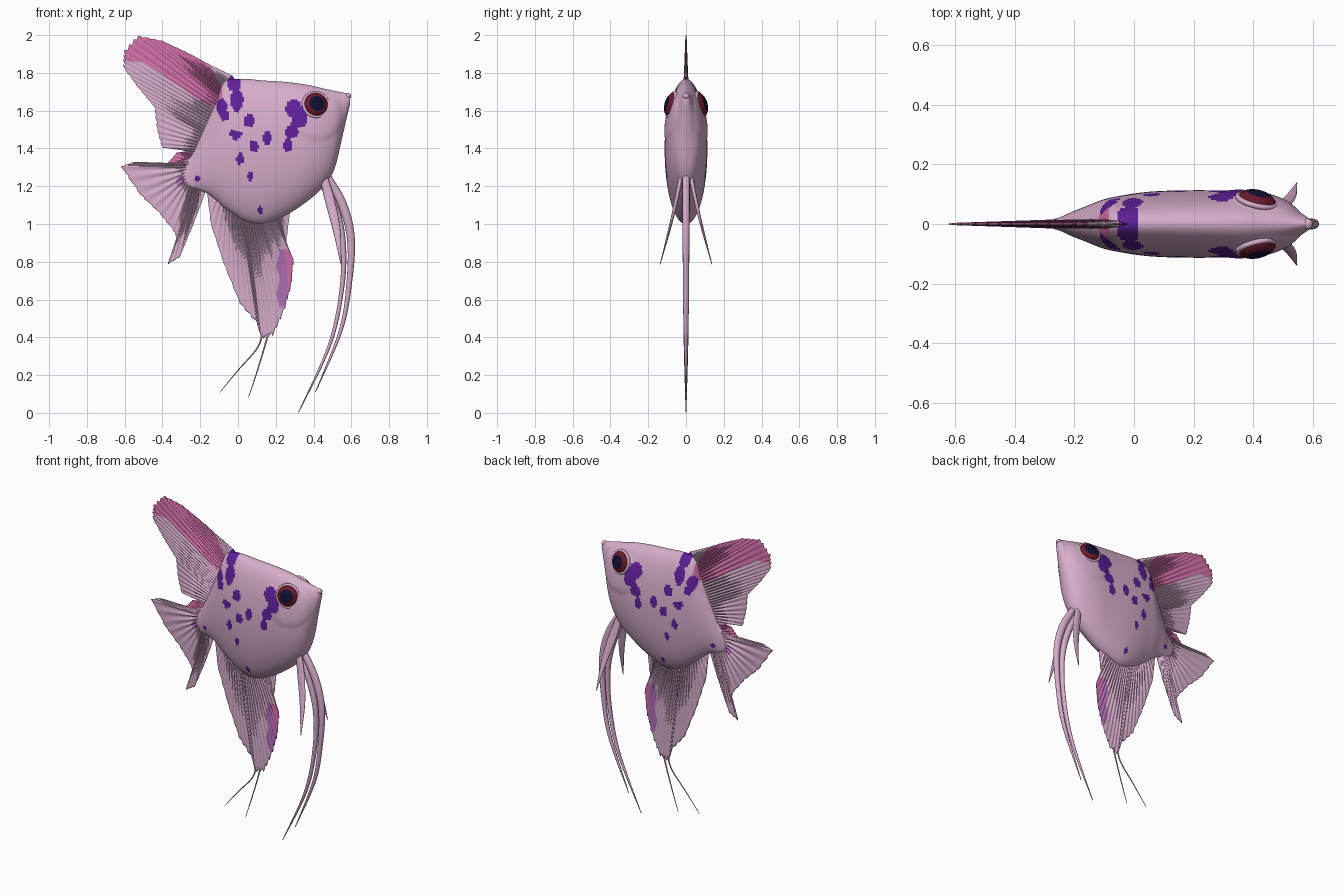
import bpy, bmesh, math
from mathutils import Vector, Matrix

if "Cube" in bpy.data.objects:
    bpy.data.objects.remove(bpy.data.objects["Cube"])

COLOURS = [("pale pink", (.68, .42, .60)), ("deep pink", (.65, .16, .40)),
           ("purple spots", (.115, .014, .32)), ("orchid", (.45, .16, .48)),
           ("dark red iris", (.14, .010, .022)), ("navy pupil", (.005, .005, .035))]
MATS = []
for name, col in COLOURS:
    m = bpy.data.materials.new(name)
    m.diffuse_color = (*col, 1)
    m.use_nodes = True
    m.node_tree.nodes["Principled BSDF"].inputs["Base Color"].default_value = m.diffuse_color
    MATS.append(m)
PALE, PINK, PURPLE, ORCHID, IRIS, PUPIL = range(6)

# purple spots: centre x, z and radii
SPOTS = [(-.02, 1.745, .036, .045), (-.005, 1.655, .033, .06), (-.085, 1.62, .028, .045),
         (-.07, 1.575, .024, .03), (.06, 1.545, .03, .034), (-.01, 1.475, .034, .026),
         (.085, 1.41, .025, .035), (.155, 1.455, .022, .033), (.013, 1.345, .022, .028),
         (.065, 1.25, .015, .025), (.12, 1.075, .014, .018), (-.215, 1.24, .015, .016),
         (.295, 1.61, .045, .05), (.325, 1.56, .042, .055), (.285, 1.49, .035, .04),
         (.265, 1.415, .022, .038)]


def paint(c):
    """Colour by position in the side view."""
    x, z = c.x, c.z
    for sx, sz, rx, rz in SPOTS:
        if ((x - sx) / rx) ** 2 + ((z - sz) / rz) ** 2 < 1:
            return PURPLE
    if z > min(1.52 - .68 * x, 1.86) and x < -.15 + (1.83 - z) * .64 and z > 1.63 and x < -.085:
        return PINK
    if ((x + .305) / .022) ** 2 + ((z - 1.225) / .027) ** 2 < 1:
        return ORCHID
    if .2 < x < .35 and .56 < z < .865 and x > .205 + .03 * math.sin(z * 20) ** 2 * .5:
        return PINK if x > .245 + (.86 - z) * .13 and z > .64 else ORCHID
    return PALE


def finish(bm, name, rule):
    bmesh.ops.recalc_face_normals(bm, faces=bm.faces)
    for f in bm.faces:
        f.smooth = True
        f.material_index = rule(f.calc_center_median()) if callable(rule) else rule
    me = bpy.data.meshes.new(name)
    bm.to_mesh(me)
    bm.free()
    for m in MATS:
        me.materials.append(m)
    ob = bpy.data.objects.new(name, me)
    bpy.context.collection.objects.link(ob)
    return ob


def smooth(pts, n):
    """Catmull-Rom samples through points of any dimension."""
    out, k = [], len(pts) - 1
    for i in range(n + 1):
        s = min(int(i * k / n), k - 1)
        t = i * k / n - s
        a, b, c, d = (pts[max(0, min(k, s + j))] for j in (-1, 0, 1, 2))
        out.append([.5 * (2 * q + (r - p) * t + (2 * p - 5 * q + 4 * r - e) * t * t
                          + (3 * q - p - 3 * r + e) * t ** 3) for p, q, r, e in zip(a, b, c, d)])
    return out


def linear(pts, u):
    k = len(pts) - 1
    s = min(int(u * k), k - 1)
    return Vector(pts[s]).lerp(Vector(pts[s + 1]), u * k - s)


def loft(rings, name, rule, caps=True, closed=True):
    bm = bmesh.new()
    rows = [[bm.verts.new(p) for p in r] for r in rings]
    n = len(rows[0])
    for a, b in zip(rows, rows[1:]):
        for j in range(n if closed else n - 1):
            k = (j + 1) % n
            bm.faces.new((a[j], a[k], b[k], b[j]))
    if caps:
        bm.faces.new(rows[0])
        bm.faces.new(rows[-1])
    return finish(bm, name, rule)


def fin(name, base, tip, rays, rule=paint, nu=200, nv=36, thick=.012, jag=.03):
    """Thin ribbed sheet between a base line and a ragged outer line."""
    rings = []
    for i in range(nu + 1):
        u = i / nu
        b, t = linear(base, u), linear(tip, u)
        end = min(1, u * 15 + .05, (1 - u) * 15 + .05)
        t = b.lerp(t, 1 - jag * ((u * rays) % 1) * end)
        rib = (.75 + .35 * math.cos(2 * math.pi * u * rays)) * end
        side = []
        for j in range(nv + 1):
            v = j / nv
            p = b.lerp(t, v)
            side.append((p.x, (thick * (1 - v) + .003) * rib, p.y))
        rings.append(side + [(x, -y, z) for x, y, z in reversed(side)])
    return loft(rings, name, rule)


def strand(name, pts, n=48, sides=12):
    """Tapered tube; points are x, y, z, width in profile, width across."""
    rings, s = [], smooth(pts, n)
    for i, (x, y, z, rw, ry) in enumerate(s):
        a, b = s[max(0, i - 1)], s[min(n, i + 1)]
        t = Vector((b[0] - a[0], b[2] - a[2])).normalized()
        ring = []
        for j in range(sides):
            q = 2 * math.pi * j / sides
            ring.append((x - t.y * rw * math.cos(q), y + ry * math.sin(q), z + t.x * rw * math.cos(q)))
        rings.append(ring)
    return loft(rings, name, PALE)


# body: x, top, bottom, half width
STATIONS = [(-.30, 1.335, 1.20, .008), (-.25, 1.36, 1.185, .022), (-.21, 1.44, 1.18, .04),
            (-.16, 1.55, 1.16, .06), (-.115, 1.65, 1.125, .078), (-.07, 1.755, 1.085, .09),
            (.03, 1.768, 1.02, .106), (.13, 1.76, 1.0, .112), (.25, 1.752, 1.045, .113),
            (.36, 1.738, 1.115, .111), (.45, 1.718, 1.195, .096), (.51, 1.705, 1.29, .073),
            (.55, 1.697, 1.45, .044), (.575, 1.692, 1.56, .027), (.592, 1.685, 1.63, .015)]
rings = []
for x, top, bot, w in smooth(STATIONS, 170):
    mid, h, ring = (top + bot) / 2, (top - bot) / 2, []
    for j in range(128):
        a = 2 * math.pi * j / 128
        y, z = w * math.sin(a), mid + h * math.cos(a)
        # gill cover swelling with a crease at its rim
        d = ((x - .42) / .14) ** 2 + ((z - 1.57) / .13) ** 2
        swell = .007 * max(0, 1 - d ** 4) if d < 1 else 0
        ring.append((x, y + math.copysign(swell, y) * min(1, abs(y) / .04), z))
    rings.append(ring)
loft(rings, "body", paint)


def ball(name, centre, axis, size, rule):
    bm = bmesh.new()
    bmesh.ops.create_uvsphere(bm, u_segments=40, v_segments=32, radius=1)
    rot = Vector(axis).to_track_quat('Z', 'Y').to_matrix().to_4x4()
    mat = Matrix.Translation(centre) @ rot @ Matrix.Diagonal((*size, 1))
    bmesh.ops.transform(bm, matrix=mat, verts=bm.verts)
    inv = mat.inverted()
    return finish(bm, name, (lambda c: rule(inv @ c)) if callable(rule) else rule)


# lips
ball("upper_lip", (.582, 0, 1.677), (0, 0, 1), (.017, .018, .016), PALE)
ball("lower_lip", (.574, 0, 1.638), (0, 0, 1), (.016, .017, .020), PALE)

# eyes with socket rims, short pelvic fins on both sides
for s, side in ((-1, "near"), (1, "far")):
    axis = Vector((.22, s * .92, .26))
    pos = (.412, s * .078, 1.632)
    ball(side + "_eye", pos, axis, (.064, .064, .034),
         lambda c: PUPIL if c.z > 0 and math.hypot(c.x, c.y) < .62 else IRIS)
    bpy.ops.mesh.primitive_torus_add(location=pos, rotation=axis.to_track_quat('Z', 'Y').to_euler(),
                                     major_segments=48, minor_segments=10,
                                     major_radius=.066, minor_radius=.009)
    rim = bpy.context.object
    rim.name = side + "_eye_rim"
    rim.data.materials.append(MATS[PALE])
    bpy.ops.object.shade_smooth()
    strand(side + "_short_fin", [(.45, s * .025, 1.26, .02, .012), (.485, s * .05, 1.13, .026, .010),
                                 (.522, s * .088, .97, .020, .007), (.545, s * .137, .787, .002, .002)])

# long trailing pelvic strands
strand("outer_strand", [(.46, 0, 1.27, .02, .02), (.55, 0, 1.11, .024, .02), (.597, 0, .93, .021, .018),
                        (.59, 0, .70, .015, .016), (.545, 0, .44, .010, .013), (.41, 0, .11, .002, .002)])
strand("inner_strand", [(.43, 0, 1.25, .02, .02), (.51, 0, 1.09, .022, .02), (.555, 0, .90, .016, .018),
                        (.55, 0, .66, .012, .016), (.485, 0, .36, .009, .012), (.32, 0, .002, .002, .002)])

# fins
fin("dorsal_fin", [(.0, 1.74), (-.08, 1.66), (-.16, 1.50), (-.23, 1.36)],
    [(-.03, 1.785), (-.15, 1.845), (-.28, 1.915), (-.41, 1.975), (-.535, 2.0), (-.61, 1.915),
     (-.61, 1.83), (-.53, 1.72), (-.445, 1.62), (-.43, 1.5), (-.405, 1.405), (-.25, 1.385)], 34)
fin("dorsal_fin_end", [(-.20, 1.38), (-.29, 1.31)],
    [(-.245, 1.39), (-.325, 1.378), (-.38, 1.315)], 8, PINK, nu=60, nv=12, thick=.006)
fin("tail_fin", [(-.22, 1.35), (-.24, 1.26), (-.2, 1.19)],
    [(-.28, 1.335), (-.41, 1.315), (-.55, 1.33), (-.622, 1.305), (-.52, 1.155), (-.42, 1.06),
     (-.34, .96), (-.315, .90), (-.375, .783), (-.31, .82), (-.235, 1.0), (-.17, 1.175)], 26, jag=.02)
fin("anal_fin", [(-.12, 1.2), (.0, 1.08), (.12, 1.04), (.25, 1.08)],
    [(-.165, 1.18), (-.145, 1.0), (-.075, .785), (.01, .575), (.10, .47), (.125, .385),
     (.19, .41), (.25, .55), (.285, .68), (.295, .81), (.255, .90), (.275, 1.06)], 30)

# hair-thin trailing filaments of the anal fin
strand("long_filament", [(.13, 0, .42, .005, .005), (.10, 0, .34, .004, .004),
                         (0, 0, .225, .003, .003), (-.095, 0, .11, .0015, .0015)], 20, 8)
strand("short_filament", [(.16, 0, .42, .005, .005), (.135, 0, .33, .004, .004),
                          (.095, 0, .20, .003, .003), (.055, 0, .08, .0015, .0015)], 20, 8)
